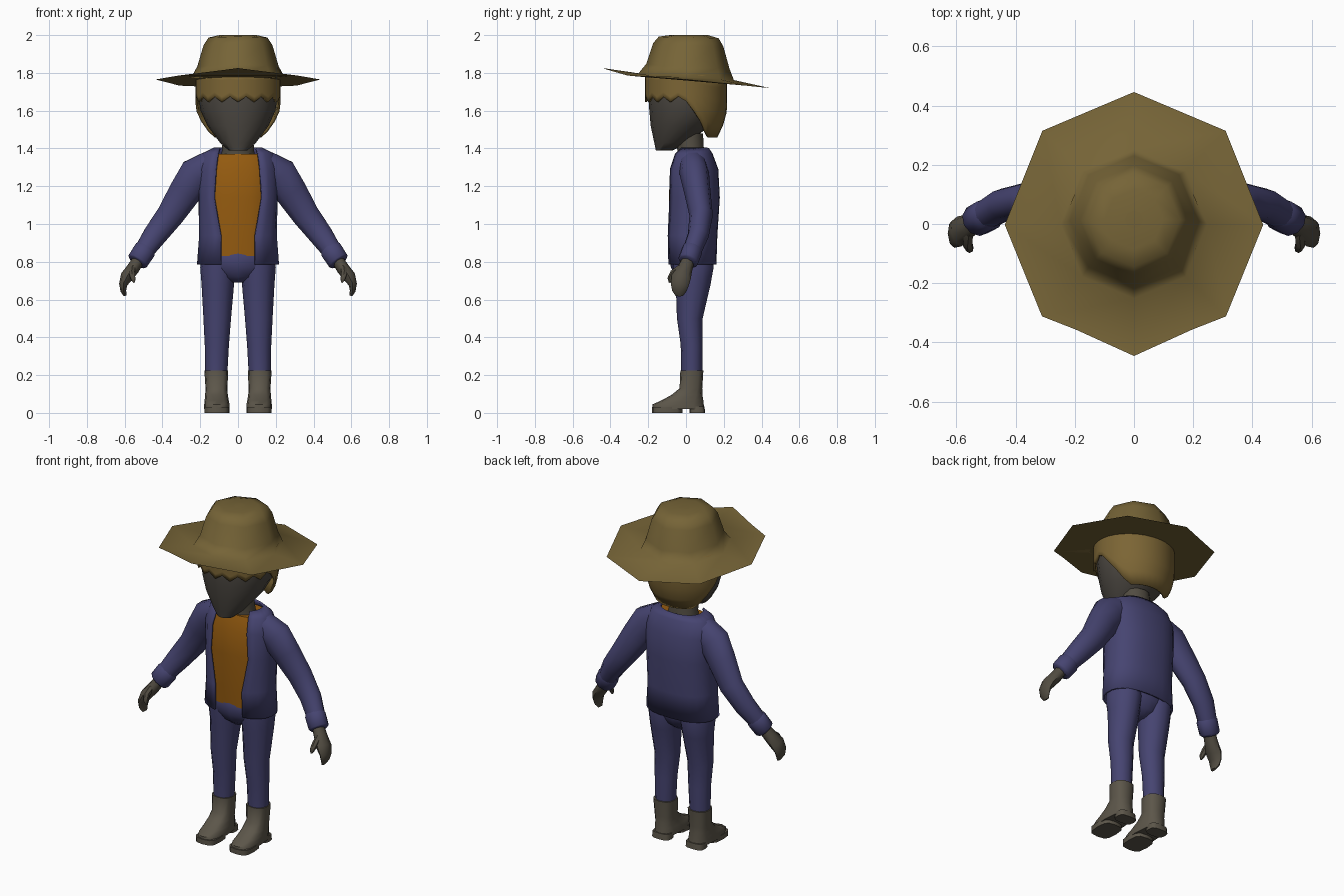
import bpy, bmesh
from math import sin, cos, pi, asin, radians, copysign
from mathutils import Vector

cube = bpy.data.objects.get("Cube")
if cube:
    bpy.data.objects.remove(cube)

X, Y, Z = Vector((1, 0, 0)), Vector((0, 1, 0)), Vector((0, 0, 1))


def material(name, r, g, b):
    mat = bpy.data.materials.new(name)
    mat.use_nodes = True
    mat.diffuse_color = (r, g, b, 1)
    mat.node_tree.nodes["Principled BSDF"].inputs["Base Color"].default_value = (r, g, b, 1)
    return mat


STRAW = material("straw", .18, .127, .038)
HAIR = material("hair_blond", .2, .13, .035)
SKIN = material("skin_grey", .071, .063, .053)
HAND = material("hand_grey", .084, .073, .054)
LEATHER = material("boot_leather", .107, .093, .068)
DENIM = material("indigo_cloth", .061, .058, .165)
SHIRT = material("orange_cloth", .3, .105, .005)


def build(name, rows, mat, wrap=True, caps=True, thick=0, angle=55):
    """Skin rows of points into one smooth shaded object."""
    bm = bmesh.new()
    grid = [[bm.verts.new(p) for p in row] for row in rows]
    n = len(grid[0])
    for low, high in zip(grid, grid[1:]):
        for k in range(n if wrap else n - 1):
            j = (k + 1) % n
            bm.faces.new((low[k], low[j], high[j], high[k]))
    if caps:
        bm.faces.new(grid[0])
        bm.faces.new(grid[-1])
    bmesh.ops.recalc_face_normals(bm, faces=bm.faces)
    mesh = bpy.data.meshes.new(name)
    bm.to_mesh(mesh)
    bm.free()
    mesh.materials.append(mat)
    mesh.shade_smooth()
    mesh.set_sharp_from_angle(angle=radians(angle))
    obj = bpy.data.objects.new(name, mesh)
    bpy.context.collection.objects.link(obj)
    if thick:
        solid = obj.modifiers.new("thickness", "SOLIDIFY")
        solid.thickness = thick
        solid.offset = 0
    return obj


def ring(centre, rx, ry, axis=Z, sides=12, power=1.0, gap=0):
    """Rounded cross-section, starting at the front; gap leaves the front open."""
    u = (Y - axis * Y.dot(axis)).normalized()
    v = u.cross(axis)
    soft = lambda t: copysign(abs(t) ** power, t)
    start = asin((gap / rx) ** (1 / power)) if gap else 0
    count = sides + 1 if gap else sides
    points = []
    for k in range(count):
        a = start + (2 * pi - 2 * start) * k / sides
        points.append(centre + v * rx * soft(sin(a)) - u * ry * soft(cos(a)))
    return points


def stack(name, rings, mat, side=1, sides=12, power=1.0, angle=55):
    """Horizontal rings given as x, y, z, rx, ry."""
    rows = [ring(Vector((x * side, y, z)), rx, ry, Z, sides, power)
            for x, y, z, rx, ry in rings]
    return build(name, rows, mat, angle=angle)


def tube(name, path, mat, side=1, sides=10):
    """Rings square to a path, given as x, y, z, rx, ry."""
    centres = [Vector((p[0] * side, p[1], p[2])) for p in path]
    rows = []
    for i, c in enumerate(centres):
        axis = (centres[min(i + 1, len(path) - 1)] - centres[max(i - 1, 0)]).normalized()
        rows.append(ring(c, path[i][3], path[i][4], axis, sides))
    return build(name, rows, mat)


# Hat: octagonal, brim raised at the front and dipped at the back
def hat_row(r, z, tilt, shift):
    row = []
    for k in range(8):
        front = cos(k * pi / 4)
        lift = front ** 3 if front > 0 else front * .75
        row.append(Vector((r * .98 * sin(k * pi / 4), shift - r * front, z + tilt * lift)))
    return row


hat_profile = [(.44, 1.765, .06, 0), (.25, 1.772, .02, 0), (.215, 1.83, .015, .01),
               (.18, 1.945, .01, .012), (.155, 1.982, .005, .014), (.1, 1.994, 0, .015)]
build("hat", [hat_row(*p) for p in hat_profile], STRAW, thick=.012, angle=60)
stack("hat_top", [(0, .015, 1.985, .1, .1), (0, .015, 1.996, .098, .098),
                  (0, .015, 2, .03, .03)], STRAW, sides=8)

# Head and neck
stack("head", [(0, -.115, 1.39, .05, .045), (0, -.078, 1.43, .095, .09),
               (0, -.03, 1.52, .162, .157), (0, 0, 1.6, .198, .194),
               (0, 0, 1.68, .21, .2), (0, 0, 1.78, .2, .19), (0, 0, 1.88, .14, .14)],
      SKIN, sides=16)
stack("neck", [(0, .025, 1.34, .095, .075), (0, .025, 1.39, .085, .07),
               (0, .01, 1.48, .08, .08)], HAND)


# Hair: jagged fringe in front, sweeping down to the nape
def hair_bottom(k, count):
    turn = min(k, count - k) * 360 / count
    if turn < 88:
        return 1.645 + (.03 if k % 2 else 0)
    return 1.66 - .2 * min((turn - 88) / 42, 1)


def hair_row(t, count=32):
    row = []
    for k in range(count):
        a = 2 * pi * k / count
        z = 1.79 + (hair_bottom(k, count) - 1.79) * t
        r = 1 - 5.5 * max(0, 1.62 - z) ** 1.7
        row.append(Vector((.22 * r * sin(a), -.212 * r * cos(a), z)))
    return row


build("hair", [hair_row(i / 5) for i in range(6)], HAIR, caps=False, thick=.012, angle=70)

# Open jacket over a shirt: y, z, rx, ry, half width of the opening
body = [(.03, .785, .212, .125, .09), (.03, .94, .2, .13, .09), (.035, 1.14, .204, .138, .125),
        (.035, 1.29, .208, .13, .115), (.035, 1.37, .185, .1, .105), (.035, 1.4, .125, .08, .095)]
build("jacket", [ring(Vector((0, y, z)), rx, ry, Z, 20, .85, gap)
                 for y, z, rx, ry, gap in body], DENIM, wrap=False, caps=False, thick=.012)
stack("shirt", [(0, y, max(z, .83), rx - .016, ry - .012) for y, z, rx, ry, gap in body[:-1]],
      SHIRT, sides=20, power=.85)

# Trouser seat
stack("trouser_seat", [(0, .03, .87, .17, .1), (0, .03, .835, .185, .118),
                       (0, .03, .77, .185, .11), (0, .03, .72, .11, .085),
                       (0, .03, .69, .03, .05)], DENIM)

for label, side in (("left", 1), ("right", -1)):
    # Arm, cuff, hand and thumb
    tube(label + "_sleeve", [(.14, .035, 1.31, .085, .075), (.22, .045, 1.26, .1, .078),
                             (.28, .06, 1.17, .09, .07), (.36, .08, 1.045, .076, .062),
                             (.44, .065, .94, .066, .056), (.51, .025, .84, .052, .05)],
         DENIM, side)
    tube(label + "_cuff", [(.482, .04, .875, .05, .048), (.494, .032, .86, .062, .056),
                           (.53, .012, .805, .06, .055), (.536, .008, .797, .048, .045)],
         DENIM, side)
    tube(label + "_hand", [(.52, .015, .82, .032, .034), (.555, -.005, .765, .034, .04),
                           (.59, -.025, .72, .034, .052), (.608, -.033, .68, .022, .048),
                           (.607, -.035, .645, .015, .038), (.597, -.035, .62, .008, .02)],
         HAND, side, 8)
    tube(label + "_thumb", [(.56, -.03, .765, .018, .02), (.562, -.068, .74, .018, .018),
                            (.555, -.085, .71, .014, .014), (.55, -.085, .69, .006, .006)],
         HAND, side, 6)
    # Leg
    stack(label + "_leg", [(.1, .035, .83, .09, .105), (.105, .038, .77, .095, .108),
                           (.107, .038, .68, .086, .092), (.11, .02, .5, .073, .068),
                           (.112, .03, .36, .064, .058), (.115, .03, .2, .058, .056)],
          DENIM, side)
    # Boot with separate sole and heel
    stack(label + "_boot", [(.112, -.04, .02, .067, .138), (.112, -.042, .045, .067, .136),
                            (.113, -.02, .065, .064, .112), (.114, .005, .095, .06, .082),
                            (.114, .026, .13, .058, .06), (.115, .031, .225, .063, .061)],
          LEATHER, side, 12, .75, 50)
    stack(label + "_sole", [(.112, -.1, 0, .066, .081), (.112, -.1, .03, .067, .081)],
          LEATHER, side, 12, .6)
    stack(label + "_heel", [(.112, .06, 0, .058, .041), (.112, .058, .035, .056, .04)],
          LEATHER, side, 12, .6)
